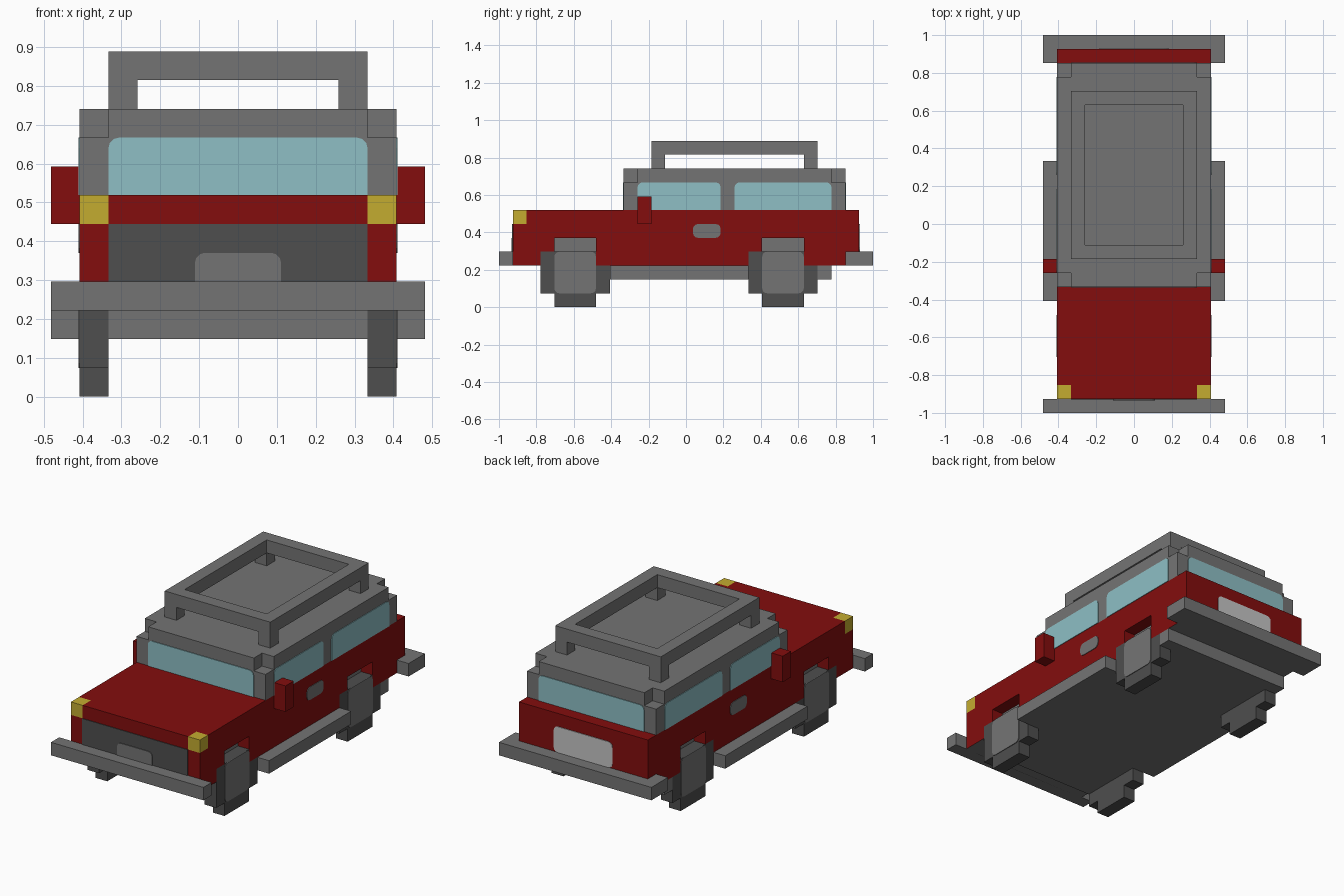
import bpy, bmesh, math
from mathutils import Vector

if "Cube" in bpy.data.objects:
    bpy.data.objects.remove(bpy.data.objects["Cube"])

U = 2 / 27  # the model sits on a block grid, 27 blocks long


def material(name, rgb):
    m = bpy.data.materials.new(name)
    lin = [(c / 255 / 12.92 if c < 11 else ((c / 255 + 0.055) / 1.055) ** 2.4) for c in rgb]
    m.diffuse_color = (*lin, 1)
    m.use_nodes = True
    m.node_tree.nodes["Principled BSDF"].inputs["Base Color"].default_value = m.diffuse_color
    return m


RED = material("red paint", (131, 13, 13))
GREY = material("grey trim", (116, 116, 116))
DARK = material("dark rubber", (78, 78, 78))
GLASS = material("window glass", (142, 191, 197))
YELLOW = material("yellow lamp", (196, 172, 48))
PALE = material("pale plate", (197, 197, 197))


def point(axis, p, d):
    # profile coordinates: x axis -> (y, z), y axis -> (x, z), z axis -> (x, y)
    return Vector({"x": (d, p[0], p[1]), "y": (p[0], d, p[1]), "z": (p[0], p[1], d)}[axis]) * U


def prisms(name, mat, parts):
    """One object from extruded profiles: (axis, points, start, end)."""
    bm = bmesh.new()
    for axis, pts, a, b in parts:
        lo = [bm.verts.new(point(axis, p, a)) for p in pts]
        hi = [bm.verts.new(point(axis, p, b)) for p in pts]
        bm.faces.new(lo)
        bm.faces.new(hi[::-1])
        n = len(pts)
        for i in range(n):
            bm.faces.new((lo[i], hi[i], hi[(i + 1) % n], lo[(i + 1) % n]))
    bmesh.ops.recalc_face_normals(bm, faces=bm.faces)
    me = bpy.data.meshes.new(name)
    bm.to_mesh(me)
    bm.free()
    me.materials.append(mat)
    ob = bpy.data.objects.new(name, me)
    bpy.context.collection.objects.link(ob)
    return ob


def rect(x0, x1, y0, y1):
    return [(x0, y0), (x1, y0), (x1, y1), (x0, y1)]


def box(x0, x1, y0, y1, z0, z1):
    return ("z", rect(x0, x1, y0, y1), z0, z1)


def rounded(x0, x1, y0, y1, r=0.35, bottom=True):
    """Rectangle with rounded top corners, and bottom corners if wanted."""
    pts = []
    for cx, cy, start, is_round in ((x1 - r, y1 - r, 0, True), (x0 + r, y1 - r, 90, True),
                                    (x0 + r, y0 + r, 180, bottom), (x1 - r, y0 + r, 270, bottom)):
        if is_round:
            for k in range(4):
                a = math.radians(start + 30 * k)
                pts.append((cx + r * math.cos(a), cy + r * math.sin(a)))
        else:
            pts.append((x0 if start == 180 else x1, y0))
    return pts


def shift(pts, dy):
    return [(p[0] + dy, p[1]) for p in pts]


SIDES = (("right", 1), ("left", -1))
T = 0.05  # plate thickness in blocks
FRONT_AXLE, REAR_AXLE = -8, 7

# Body: a solid core with side skins that have stepped wheel arches and lamp notches
skin = [(-12.5, 3), (-10.5, 3), (-10.5, 4), (-9.5, 4), (-9.5, 5), (-6.5, 5), (-6.5, 3),
        (4.5, 3), (4.5, 4), (5.5, 4), (5.5, 5), (8.5, 5), (8.5, 3),
        (12.5, 3), (12.5, 7), (-11.5, 7), (-11.5, 6), (-12.5, 6)]
body = prisms("body", RED, [box(-4.5, 4.5, -12.5, 12.5, 3, 7),
                            ("x", skin, 4.5, 5.5), ("x", skin, -5.5, -4.5)])
body.data.materials.append(GREY)
for f in body.data.polygons:  # grey underside
    if f.normal.z < -0.9 and f.center.z < 3.1 * U:
        f.material_index = 1

# Chassis with sills and tail cross member
prisms("chassis", GREY, [box(-4.5, 4.5, -10.5, 10.5, 2, 3),
                         box(-5.5, 5.5, -5.5, 4.5, 2, 3),
                         box(-5.5, 5.5, 9.5, 10.5, 2, 3)])

# Bumpers (the rear one wraps round the body corners)
prisms("front_bumper", GREY, [box(-6.5, 6.5, -13.5, -12.5, 3, 4)])
prisms("rear_bumper", GREY, [box(-6.5, 6.5, 12.5, 13.5, 3, 4),
                             box(5.5, 6.5, 11.5, 12.5, 3, 4),
                             box(-6.5, -5.5, 11.5, 12.5, 3, 4)])

# Cabin and roof with notched corners
prisms("cabin", GREY, [box(-5.5, 5.5, -4.5, 11.5, 7, 9)])
roof = [(-4.5, -4.5), (4.5, -4.5), (4.5, -3.5), (5.5, -3.5), (5.5, 10.5), (4.5, 10.5),
        (4.5, 11.5), (-4.5, 11.5), (-4.5, 10.5), (-5.5, 10.5), (-5.5, -3.5), (-4.5, -3.5)]
prisms("roof", GREY, [("z", roof, 9, 10)])

# Roof rack: frame on four legs
prisms("roof_rack", GREY,
       [box(-4.5, 4.5, -2.5, -1.5, 11, 12), box(-4.5, 4.5, 8.5, 9.5, 11, 12),
        box(-4.5, -3.5, -1.5, 8.5, 11, 12), box(3.5, 4.5, -1.5, 8.5, 11, 12)]
       + [box(x, x + 1, y, y + 1, 10, 11) for x in (-4.5, 3.5) for y in (-2.5, 8.5)])

# Front and rear glass, grille, badge panel and rear plate
screen = rounded(-4.5, 4.5, 7, 9, bottom=False)
prisms("windscreen", GLASS, [("y", screen, -4.5 - T, -4.5)])
prisms("rear_window", GLASS, [("y", screen, 11.5, 11.5 + T)])
prisms("grille", DARK, [("y", rect(-4.5, 4.5, 3, 6), -12.5 - T, -12.5)])
prisms("grille_panel", GREY, [("y", rounded(-1.5, 1.5, 4, 5, bottom=False), -12.5 - 2 * T, -12.5 - T)])
prisms("rear_plate", PALE, [("y", rounded(-2.5, 2.5, 4, 6), 12.5, 12.5 + T)])

# Wheel outline around an axle; the upper rear corner is hidden by the body
wheel = [(-1.5, 0), (1.5, 0), (1.5, 1), (2.5, 1), (2.5, 3), (1.5, 3), (1.5, 4),
         (-2.5, 4), (-2.5, 1), (-1.5, 1)]

for side, s in SIDES:
    # Side glass and door handle
    out = (5.5 * s, (5.5 + T) * s)
    prisms(side + "_front_window", GLASS, [("x", rounded(-3.5, 2.5, 7, 9, bottom=False), *out)])
    prisms(side + "_rear_window", GLASS, [("x", rounded(3.5, 10.5, 7, 9, bottom=False), *out)])
    prisms(side + "_door_handle", GREY, [("x", rounded(0.5, 2.5, 5, 6), *out)])
    # Mirror, headlight and running board
    x0, x1 = sorted((5.5 * s, 6.5 * s))
    prisms(side + "_mirror", RED, [box(x0, x1, -3.5, -2.5, 6, 8)])
    prisms(side + "_running_board", GREY, [box(x0, x1, -5.5, 4.5, 2, 3)])
    x0, x1 = sorted((4.5 * s, 5.5 * s))
    prisms(side + "_headlight", YELLOW, [box(x0, x1, -12.5, -11.5, 6, 7)])
    # Wheels, hubs and arch liners
    for end, y in (("front", FRONT_AXLE), ("rear", REAR_AXLE)):
        tag = f"{side}_{end}_"
        prisms(tag + "wheel", DARK, [("x", shift(wheel, y), 4.5 * s, 5.5 * s)])
        prisms(tag + "hub", GREY, [("x", rounded(y - 1.5, y + 1.5, 1, 4), *out)])
        prisms(tag + "arch_liner", GREY, [("x", rect(y - 1.5, y + 1.5, 4, 5), 4.5 * s, (4.5 + T) * s)])
